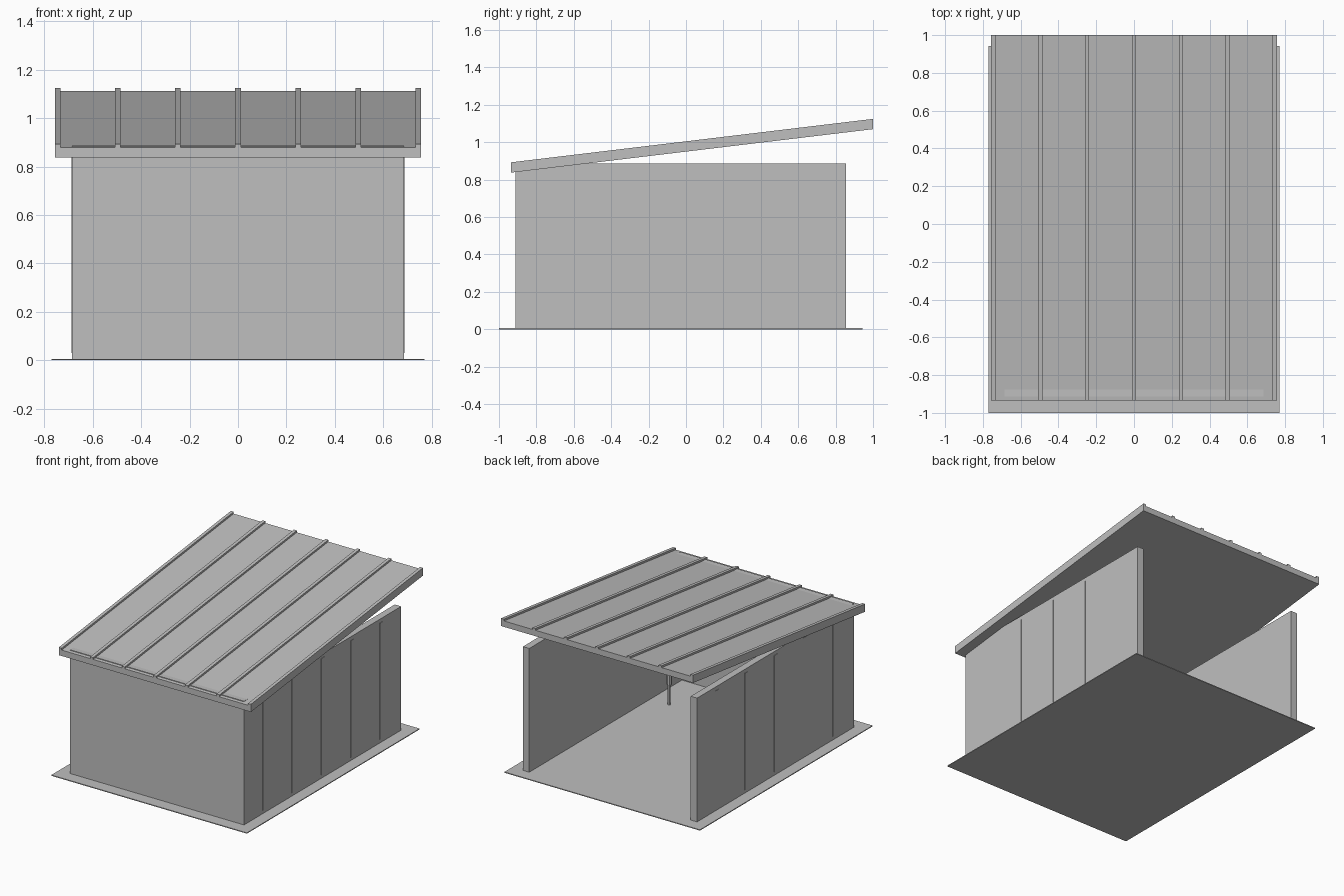
import bpy, bmesh

if "Cube" in bpy.data.objects:
    bpy.data.objects.remove(bpy.data.objects["Cube"])

grey = bpy.data.materials.new("plain_grey")
grey.diffuse_color = (0.52, 0.52, 0.52, 1)
grey.use_nodes = True
grey.node_tree.nodes["Principled BSDF"].inputs["Base Color"].default_value = grey.diffuse_color

SLOPE = 0.12            # roof rise per unit of y
Y0, Y1 = -0.935, 1.0    # roof eaves


def add(name, bm):
    bmesh.ops.recalc_face_normals(bm, faces=bm.faces)
    me = bpy.data.meshes.new(name)
    bm.to_mesh(me)
    bm.free()
    me.materials.append(grey)
    ob = bpy.data.objects.new(name, me)
    bpy.context.collection.objects.link(ob)
    return ob


def box(name, x0, x1, y0, y1, z0, z1, slope=0.0):
    """Box; with a slope, z0 and z1 are heights at y1 and fall towards -y."""
    bm = bmesh.new()
    bmesh.ops.create_cube(bm, size=1)
    for v in bm.verts:
        y = y1 if v.co.y > 0 else y0
        z = z1 if v.co.z > 0 else z0
        v.co = (x1 if v.co.x > 0 else x0, y, z - slope * (y1 - y))
    return add(name, bm)


def rod(name, x, y, z0, z1, r):
    bm = bmesh.new()
    bmesh.ops.create_cone(bm, cap_ends=True, segments=8, radius1=r, radius2=r, depth=z1 - z0)
    bmesh.ops.translate(bm, verts=bm.verts, vec=(x, y, (z0 + z1) / 2))
    return add(name, bm)


# floor slab
box("floor_slab", -0.77, 0.77, -1.0, 0.943, 0, 0.006)

# three walls, open at the back
W, T, H = 0.686, 0.05, 0.887
box("front_wall", -W, W, -0.912, -0.862, 0.004, H)
for s, side in ((-1, "left"), (1, "right")):
    a, b = sorted((s * W, s * (W - T)))
    box(side + "_wall", a, b, -0.862, 0.855, 0.004, H)
    # shallow battens on the outside of the side walls
    for i in range(5):
        y = -0.688 + 0.33 * i
        a, b = sorted((s * (W - 0.01), s * (W + 0.003)))
        box(f"{side}_batten_{i + 1}", a, b, y - 0.0175, y + 0.0175, 0.03, 0.86)

# sloping roof with standing seams
box("roof_panel", -0.757, 0.757, Y0, Y1, 1.07, 1.112, SLOPE)
for i in range(7):
    x = (i - 3) * 0.2485
    box(f"roof_seam_{i + 1}", x - 0.0115, x + 0.0115, Y0, Y1, 1.108, 1.125, SLOPE)

# small post with a wider head inside
rod("inner_post", 0.49, -0.51, 0.004, 0.17, 0.010)
rod("inner_post_head", 0.49, -0.51, 0.15, 0.22, 0.018)
